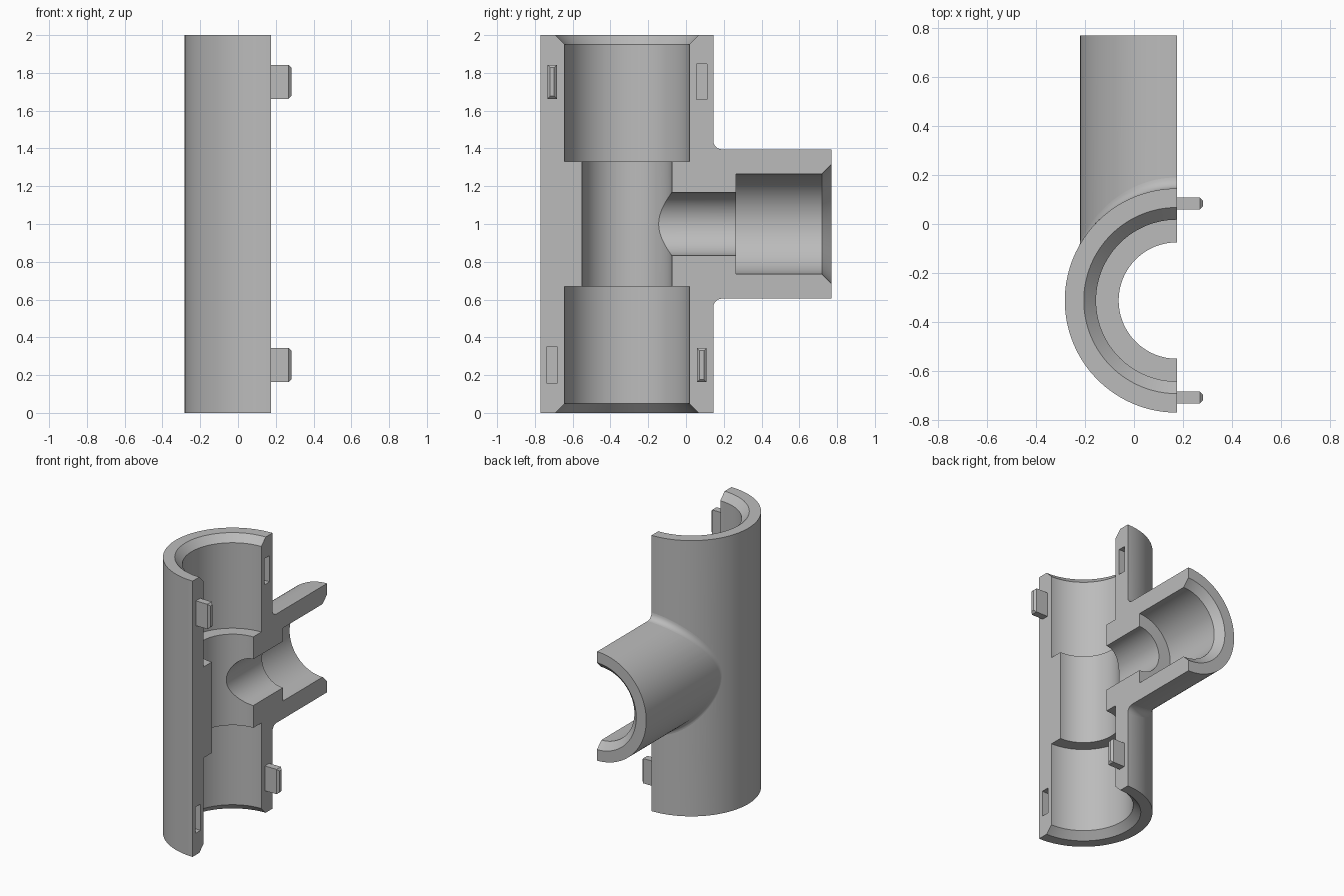
import bpy
import bmesh
from math import cos, sin, pi, sqrt, radians
from mathutils import Vector

cube = bpy.data.objects.get("Cube")
if cube:
    bpy.data.objects.remove(cube, do_unlink=True)

CUT_X, AXIS_Y, MID_Z = 0.175, -0.3125, 1.0   # split plane and pipe axes
R_MAIN, R_BRANCH, FILLET = 0.4575, 0.395, 0.045
BRANCH_END = 0.77 - AXIS_Y
SEGMENTS = 128

grey = bpy.data.materials.new("plain grey")
grey.use_nodes = True
colour = (0.5, 0.5, 0.5, 1)
grey.diffuse_color = colour
grey.node_tree.nodes["Principled BSDF"].inputs["Base Color"].default_value = colour


def finish(name, bm):
    bmesh.ops.recalc_face_normals(bm, faces=bm.faces)
    mesh = bpy.data.meshes.new(name)
    bm.to_mesh(mesh)
    bm.free()
    mesh.materials.append(grey)
    obj = bpy.data.objects.new(name, mesh)
    bpy.context.collection.objects.link(obj)
    return obj


def turned(name, profile, along_y=False):
    """Solid of revolution from (radius, distance) pairs."""
    bm = bmesh.new()
    rings = []
    for r, h in profile:
        ring = []
        for i in range(SEGMENTS):
            a = 2 * pi * i / SEGMENTS
            if along_y:
                p = (CUT_X + r * cos(a), AXIS_Y + h, MID_Z + r * sin(a))
            else:
                p = (CUT_X + r * cos(a), AXIS_Y + r * sin(a), h)
            ring.append(bm.verts.new(p))
        rings.append(ring)
    for low, high in zip(rings, rings[1:]):
        for i in range(SEGMENTS):
            j = (i + 1) % SEGMENTS
            bm.faces.new((low[i], low[j], high[j], high[i]))
    bm.faces.new(rings[0])
    bm.faces.new(rings[-1])
    return finish(name, bm)


def block(name, low, high, chamfer=0):
    """Box between two corners, with an optional chamfered +x end."""
    bm = bmesh.new()
    bmesh.ops.create_cube(bm, size=1)
    low, high = Vector(low), Vector(high)
    for v in bm.verts:
        v.co = (low + high) / 2 + v.co * (high - low)
    if chamfer:
        tip = [e for e in bm.edges if all(v.co.x > high.x - 1e-5 for v in e.verts)]
        bmesh.ops.bevel(bm, geom=tip, offset=chamfer, segments=1, affect='EDGES')
    return finish(name, bm)


def combine(obj, other, operation):
    mod = obj.modifiers.new("cut", 'BOOLEAN')
    mod.object, mod.operation, mod.solver = other, operation, 'EXACT'
    bpy.context.view_layer.objects.active = obj
    bpy.ops.object.modifier_apply(modifier=mod.name)
    bpy.data.objects.remove(other, do_unlink=True)


def smooth(obj):
    bpy.ops.object.select_all(action='DESELECT')
    obj.select_set(True)
    bpy.context.view_layer.objects.active = obj
    bpy.ops.object.shade_smooth_by_angle(angle=radians(25))


# Outer tee
body = turned("half_tee_body", [(R_MAIN, 0), (R_MAIN, 2)])
combine(body, turned("branch", [(R_BRANCH, 0), (R_BRANCH, BRANCH_END)], True), 'UNION')

# Stepped bores with chamfered mouths
lower = [(0.43, -0.05), (0.33, 0.05), (0.33, 0.67), (0.2375, 0.67)]
upper = [(r, 2 - h) for r, h in reversed(lower)]
combine(body, turned("main_bore", lower + upper), 'DIFFERENCE')
step = 0.265 - AXIS_Y
combine(body, turned("branch_bore", [
    (0.168, 0), (0.168, step), (0.265, step),
    (0.265, BRANCH_END - 0.05), (0.365, BRANCH_END + 0.05)], True), 'DIFFERENCE')

# Split along the flat mating face
combine(body, block("split", (CUT_X, -2, -1), (2, 2, 3)), 'DIFFERENCE')

# Diagonal pairs of pegs and matching slots
for label, side, z in (("upper", -1, 1.753), ("lower", 1, 0.253)):
    y = AXIS_Y + side * 0.396
    peg_z = z
    block(label + "_peg", (CUT_X - 0.01, y - 0.025, peg_z - 0.09),
          (0.2825, y + 0.025, peg_z + 0.09), 0.014)
    y = AXIS_Y - side * 0.396
    slot = block("slot", (CUT_X - 0.11, y - 0.029, z - 0.095),
                 (CUT_X + 0.1, y + 0.029, z + 0.095))
    combine(body, slot, 'DIFFERENCE')
smooth(body)

# Rolling-ball fillet where the branch meets the main pipe
bm = bmesh.new()
sections = []
STEPS, ARC = 64, 6
for i in range(STEPS + 1):
    t = pi / 2 + pi * i / STEPS
    c, s = cos(t), sin(t)
    rb, rm = R_BRANCH + FILLET, R_MAIN + FILLET
    ball = Vector((rb * c, sqrt(rm ** 2 - (rb * c) ** 2), rb * s))
    to_main = Vector((-ball.x, -ball.y, 0)).normalized()
    to_branch = Vector((-c, 0, -s))
    points = [ball + FILLET * to_main.slerp(to_branch, k / ARC) for k in range(ARC + 1)]
    x = R_BRANCH * c
    points.append(Vector((x, sqrt(R_MAIN ** 2 - x * x), R_BRANCH * s)))
    sections.append([bm.verts.new(p + Vector((CUT_X, AXIS_Y, MID_Z))) for p in points])
for a, b in zip(sections, sections[1:]):
    for k in range(len(a)):
        n = (k + 1) % len(a)
        bm.faces.new((a[k], a[n], b[n], b[k]))
bm.faces.new(sections[0])
bm.faces.new(sections[-1])
smooth(finish("branch_fillet", bm))
